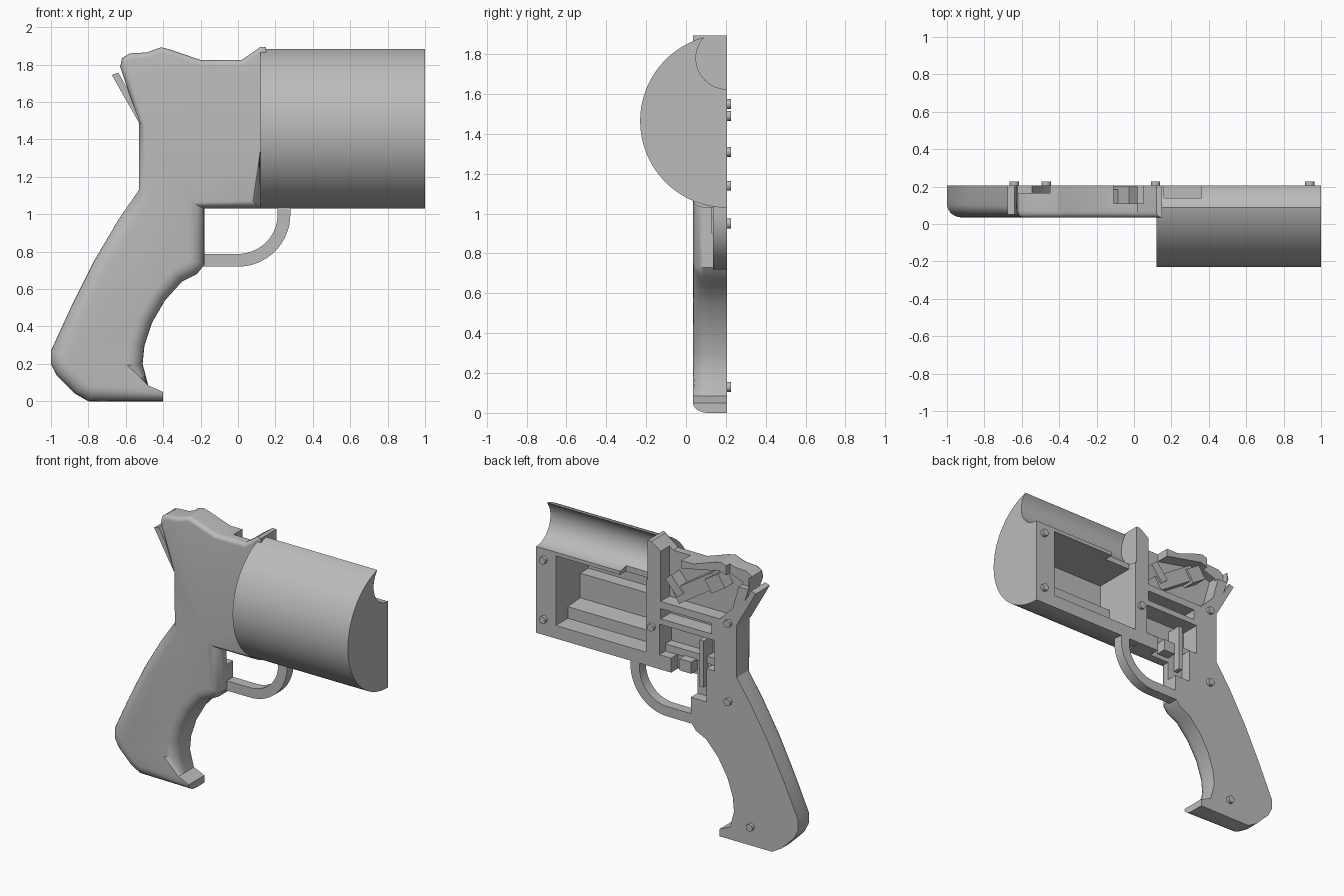
import bpy, bmesh, math

if "Cube" in bpy.data.objects:
    bpy.data.objects.remove(bpy.data.objects["Cube"])

SPLIT = 0.205   # flat mating plane of the half shell
SIDE = 0.035    # outer side of the frame

grey = bpy.data.materials.new("plain grey")
grey.use_nodes = True
grey.diffuse_color = (0.5, 0.5, 0.5, 1)
grey.node_tree.nodes["Principled BSDF"].inputs["Base Color"].default_value = grey.diffuse_color


def prism(name, pts, lo, hi, axis="y", weight=None):
    """Extrude a profile of (x, z) points along y, or (y, z) points along x."""
    bm = bmesh.new()
    place = (lambda p, d: (p[0], d, p[1])) if axis == "y" else (lambda p, d: (d, p[0], p[1]))
    near = [bm.verts.new(place(p, lo)) for p in pts]
    far = [bm.verts.new(place(p, hi)) for p in pts]
    bm.faces.new(near)
    bm.faces.new(far)
    for i in range(len(pts)):
        j = (i + 1) % len(pts)
        bm.faces.new((near[i], near[j], far[j], far[i]))
    bmesh.ops.recalc_face_normals(bm, faces=bm.faces)
    if weight:
        layer = bm.edges.layers.float.new("bevel_weight_edge")
        for i in range(len(pts)):
            j = (i + 1) % len(pts)
            bm.edges.get((near[i], near[j]))[layer] = weight(pts[i], pts[j])
    mesh = bpy.data.meshes.new(name)
    bm.to_mesh(mesh)
    bm.free()
    mesh.materials.append(grey)
    ob = bpy.data.objects.new(name, mesh)
    bpy.context.collection.objects.link(ob)
    return ob


def box(name, x0, x1, z0, z1, y0, y1=0.3):
    return prism(name, [(x0, z0), (x1, z0), (x1, z1), (x0, z1)], y0, y1)


def slanted(name, cx, cz, length, width, degrees, y0, y1):
    c, s = math.cos(math.radians(degrees)), math.sin(math.radians(degrees))
    corners = [(-length, -width), (length, -width), (length, width), (-length, width)]
    return prism(name, [(cx + (a * c - b * s) / 2, cz + (a * s + b * c) / 2) for a, b in corners], y0, y1)


def arc(cx, cy, r, start, end, n):
    return [(cx + r * math.cos(math.radians(start + (end - start) * i / n)),
             cy + r * math.sin(math.radians(start + (end - start) * i / n))) for i in range(n + 1)]


def activate(ob):
    bpy.ops.object.select_all(action="DESELECT")
    ob.select_set(True)
    bpy.context.view_layer.objects.active = ob


def combine(target, tool, operation):
    activate(target)
    mod = target.modifiers.new("combine", "BOOLEAN")
    mod.operation, mod.solver, mod.object = operation, "EXACT", tool
    bpy.ops.object.modifier_apply(modifier=mod.name)
    bpy.data.objects.remove(tool)


def smooth(ob):
    activate(ob)
    bpy.ops.object.shade_smooth_by_angle(angle=math.radians(32))


# Grip and frame outline, rounded along its outer side
outline = [(0.12, 1.03), (0.12, 1.34), (0.15, 1.34), (0.15, 1.895), (0.12, 1.895),
           (0.02, 1.825), (-0.2, 1.825), (-0.36, 1.88), (-0.41, 1.893), (-0.49, 1.865),
           (-0.58, 1.86), (-0.62, 1.835), (-0.63, 1.79), (-0.6, 1.7), (-0.53, 1.49),
           (-0.53, 1.13), (-0.64, 0.97), (-0.77, 0.75), (-0.89, 0.51), (-1, 0.27),
           (-1, 0.2), (-0.97, 0.14), (-0.87, 0.04), (-0.8, 0), (-0.4, 0),
           (-0.4, 0.05), (-0.48, 0.085), (-0.51, 0.2), (-0.5, 0.3), (-0.46, 0.42),
           (-0.39, 0.54), (-0.3, 0.64), (-0.22, 0.68), (-0.18, 0.73), (-0.18, 1.03)]


def rounding(p, q):
    if p[0] > 0.11 and q[0] > 0.11 and p[1] > 1.2:
        return 0
    if p[0] == q[0] == -0.4 or (p[0] == -0.4 and q[1] > 0.05):
        return 0
    if min(p[1], q[1]) > 1.4:
        return 0.35
    return 0.5 if min(p[1], q[1]) > 0.99 else 1


frame = prism("frame_half", outline, SIDE, SPLIT, weight=rounding)
activate(frame)
bevel = frame.modifiers.new("rounding", "BEVEL")
bevel.limit_method, bevel.width, bevel.segments = "WEIGHT", 0.08, 6
bevel.use_clamp_overlap = False
bpy.ops.object.modifier_apply(modifier=bevel.name)

# Large half drum with the barrel groove along its top
drum = prism("drum_half", arc(SPLIT, 1.465, 0.435, 90, 270, 64), 0.12, 1, "x")
combine(drum, prism("groove", arc(SPLIT, 1.78, 0.155, 0, 351, 47), 0.12, 1.1, "x"), "DIFFERENCE")

# Stepped pocket inside the drum, and the window from groove to pocket
steps = [(0.3, 1.12), (0.075, 1.12), (0.075, 1.2), (-0.06, 1.21),
         (-0.06, 1.38), (-0.15, 1.38), (-0.15, 1.6), (0.3, 1.6)]
combine(drum, prism("pocket", steps, 0.16, 0.85, "x"), "DIFFERENCE")
combine(drum, box("window", 0.16, 0.36, 1.5, 1.85, 0.14), "DIFFERENCE")
smooth(drum)

# Cavities of the firing mechanism
hammer_well = [(0.05, 1.5), (0.05, 1.95), (-0.11, 1.95), (-0.11, 1.77), (-0.4, 1.83),
               (-0.55, 1.78), (-0.5, 1.6), (-0.4, 1.5)]
for cutter in (prism("hammer_well", hammer_well, 0.11, 0.3),
               box("lower_well", -0.36, 0.06, 1.13, 1.34, 0.075),
               box("shelf_slot", -0.34, 0.05, 1.38, 1.45, 0.1),
               box("trigger_slot", -0.3, -0.03, 0.9, 1.15, 0.13),
               box("hammer_slot", -0.62, -0.45, 1.76, 1.95, 0.165)):
    combine(frame, cutter, "DIFFERENCE")
smooth(frame)

# Hammer spur at the back of the frame
prism("hammer_spur", [(-0.675, 1.745), (-0.64, 1.757), (-0.59, 1.67), (-0.52, 1.48), (-0.53, 1.49)],
      0.05, SPLIT)

# Trigger guard
guard = ([(-0.22, 0.72)] + arc(0, 1, 0.28, 270, 360, 16) + [(0.28, 1.08), (0.21, 1.08)]
         + arc(0, 1, 0.212, 360, 270, 16) + [(-0.22, 0.788)])
smooth(prism("trigger_guard", guard, 0.135, SPLIT))

# Ribs and guides inside the cavities
slanted("hammer_guide", -0.2, 1.65, 0.36, 0.1, -33, 0.1, 0.185)
slanted("hammer_block", -0.36, 1.73, 0.12, 0.1, -33, 0.1, 0.2)
slanted("spring_guide", -0.05, 1.63, 0.14, 0.06, 50, 0.1, 0.2)
box("trigger_stop", -0.18, -0.09, 1.06, 1.14, 0.12, 0.2)
box("trigger_rib", -0.26, -0.23, 0.98, 1.3, 0.07, 0.18)
box("well_ledge", -0.36, 0.06, 1.13, 1.18, 0.07, 0.14)

# Locating pegs on the mating plane
pegs = [(0.94, 1.55), (0.94, 1.14), (0.115, 1.31), (-0.47, 1.49), (-0.47, 0.95), (-0.64, 0.13)]
for i, (x, z) in enumerate(pegs, 1):
    smooth(prism(f"peg_{i}", arc(x, z, 0.025, 0, 345, 23), SPLIT - 0.02, SPLIT + 0.022))
